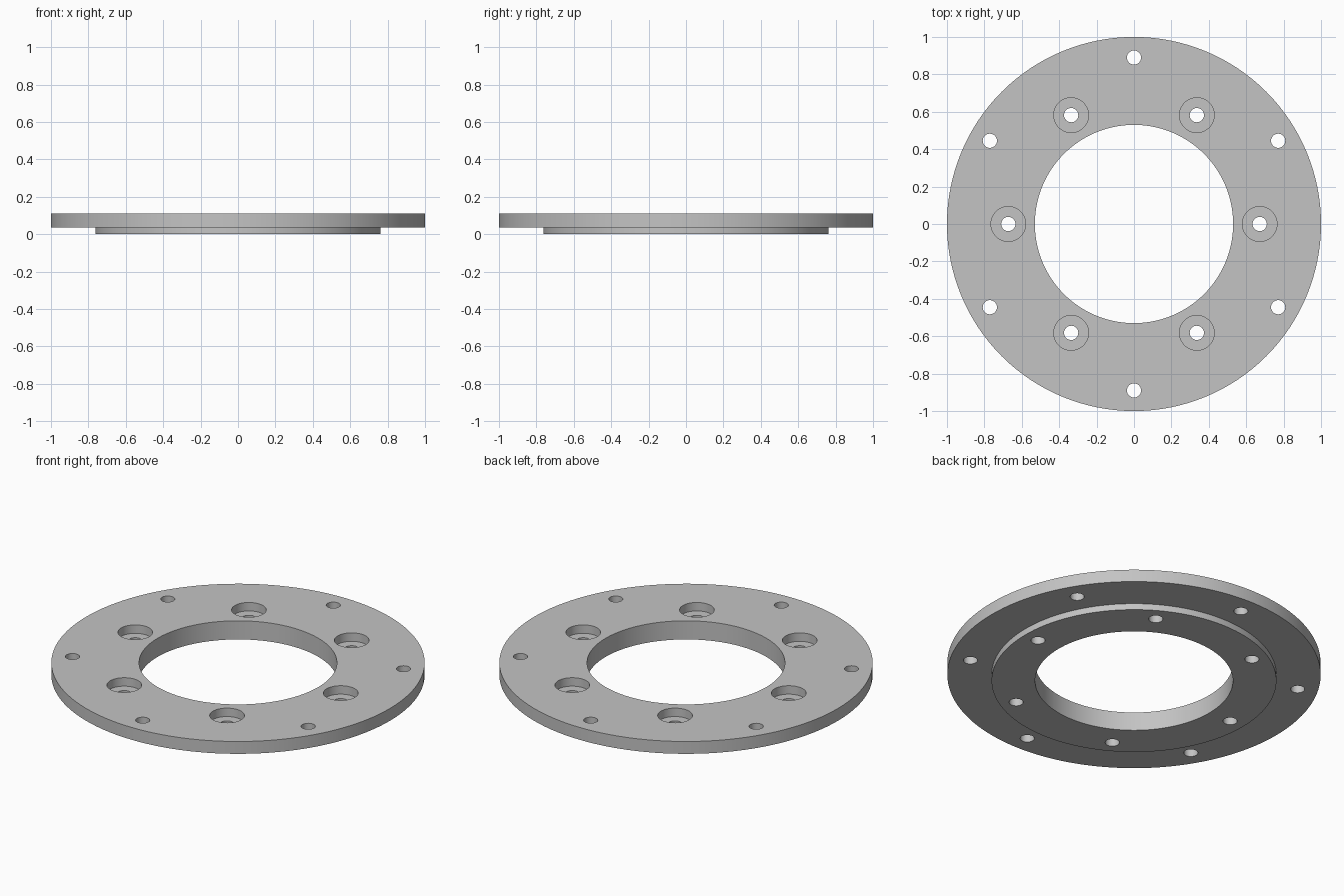
import bpy
import bmesh
from math import cos, sin, pi, radians
from mathutils import Vector

default = bpy.data.objects.get("Cube")
if default:
    bpy.data.objects.remove(default, do_unlink=True)

# Main dimensions
TOP, STEP = 0.11, 0.037
OUTER, SPIGOT, BORE = 1.0, 0.763, 0.53
HOLE, COUNTERBORE, SEAT = 0.038, 0.093, 0.06


def lathe(bm, profile, sides, centre=(0, 0), closed=False):
    """Spin (radius, height) points about a vertical axis; cap the ends if open."""
    rings = []
    for r, z in profile:
        rings.append([bm.verts.new((centre[0] + r * cos(2 * pi * i / sides),
                                    centre[1] + r * sin(2 * pi * i / sides), z))
                      for i in range(sides)])
    pairs = list(zip(rings, rings[1:]))
    if closed:
        pairs.append((rings[-1], rings[0]))
    else:
        bm.faces.new(rings[0])
        bm.faces.new(rings[-1])
    for a, b in pairs:
        for i in range(sides):
            j = (i + 1) % sides
            bm.faces.new((a[i], a[j], b[j], b[i]))


def finish(bm, name):
    bmesh.ops.recalc_face_normals(bm, faces=bm.faces)
    mesh = bpy.data.meshes.new(name)
    bm.to_mesh(mesh)
    bm.free()
    obj = bpy.data.objects.new(name, mesh)
    bpy.context.collection.objects.link(obj)
    return obj


def polar(radius, degrees):
    return radius * cos(radians(degrees)), radius * sin(radians(degrees))


# Flange ring with a stepped spigot underneath
bm = bmesh.new()
lathe(bm, [(BORE, 0), (SPIGOT, 0), (SPIGOT, STEP), (OUTER, STEP),
           (OUTER, TOP), (BORE, TOP)], 128, closed=True)
flange = finish(bm, "flange_ring")

# Cutters: six plain outer holes and six counterbored inner holes
bm = bmesh.new()
for k in range(6):
    lathe(bm, [(HOLE, -0.1), (HOLE, 0.2)], 32, polar(0.89, 30 + 60 * k))
    lathe(bm, [(HOLE, -0.1), (HOLE, SEAT), (COUNTERBORE, SEAT),
               (COUNTERBORE, 0.2)], 48, polar(0.672, 60 * k))
cutter = finish(bm, "hole_cutter")
cutter.hide_render = True

# Grey metal
metal = bpy.data.materials.new("grey_metal")
metal.use_nodes = True
colour = (0.55, 0.55, 0.55, 1)
metal.diffuse_color = colour
metal.node_tree.nodes["Principled BSDF"].inputs["Base Color"].default_value = colour
flange.data.materials.append(metal)
cutter.data.materials.append(metal)

# Drill the holes, then smooth the round walls
drill = flange.modifiers.new("drill_holes", "BOOLEAN")
drill.operation = "DIFFERENCE"
drill.solver = "EXACT"
drill.object = cutter
bpy.ops.object.select_all(action="DESELECT")
flange.select_set(True)
bpy.context.view_layer.objects.active = flange
bpy.ops.object.modifier_apply(modifier=drill.name)
bpy.data.objects.remove(cutter, do_unlink=True)
bpy.ops.object.shade_smooth_by_angle(angle=radians(30))
